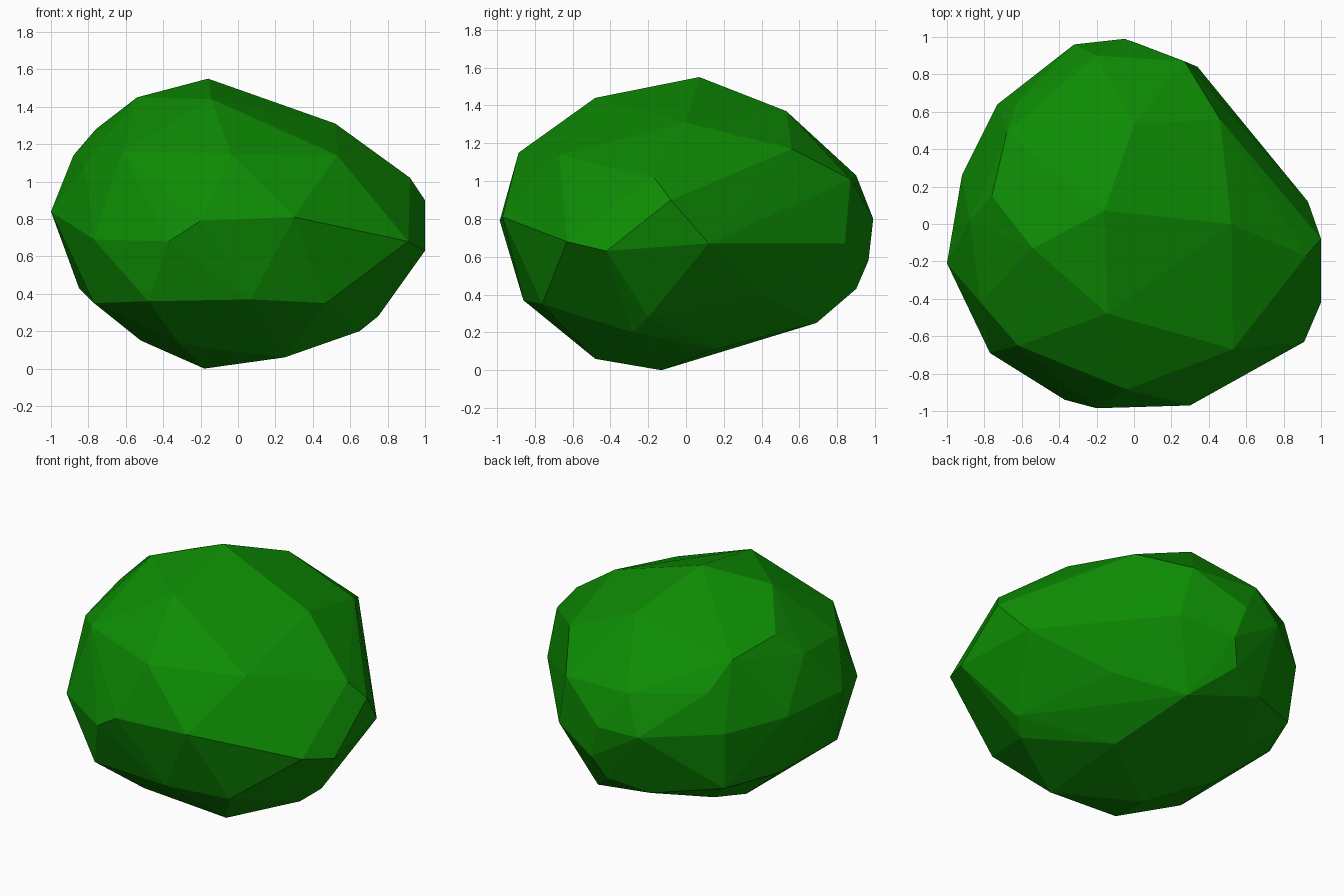
import bpy, bmesh
from math import radians

# Corner points of the faceted boulder
CORNERS = [
    # crown
    (-.16, .07, 1.55), (-.14, -.48, 1.44), (-.54, -.13, 1.45), (.52, 0, 1.31), (0, .53, 1.37),
    (-.76, .15, 1.28), (-.68, .49, 1.22), (-.82, -.42, 1.09), (-.62, -.65, 1.16), (-.88, .02, 1.14),
    (-.04, -.885, 1.15), (.53, -.67, 1.14), (.46, .56, 1.17), (-.62, .66, 1.05), (-.20, .90, 1.03),
    (.27, .87, 1.01), (.92, -.17, 1.02),
    # waist
    (-1, -.21, .84), (-.77, -.69, .69), (-.37, -.94, .68), (-.20, -.985, .79),
    (.30, -.97, .81), (.91, -.63, .68), (1, -.42, .63), (1, -.08, .90), (.93, .12, .67),
    (.34, .84, .67), (.02, .965, .58), (-.05, .99, .80), (-.32, .96, .79), (-.73, .64, .80), (-.92, .26, .82),
    # underside
    (-.77, -.48, .35), (-.48, -.81, .36), (.07, -.86, .37), (.47, -.76, .35), (.75, -.20, .28),
    (.65, -.28, .20), (.51, .41, .40), (.16, .69, .25), (-.05, .90, .43), (-.30, .80, .36),
    (-.70, .60, .42), (-.85, .25, .43), (-.52, .11, .15), (-.50, .42, .24), (-.31, -.54, .13),
    (.25, -.48, .06), (.27, .15, .11), (-.18, -.13, 0),
]

# Wrap the corners in a hull and merge nearly coplanar facets
bm = bmesh.new()
for p in CORNERS:
    bm.verts.new(p)
bmesh.ops.convex_hull(bm, input=bm.verts[:])
loose = [v for v in bm.verts if not v.link_faces]
bmesh.ops.delete(bm, geom=loose, context='VERTS')
bmesh.ops.dissolve_limit(bm, angle_limit=radians(1), verts=bm.verts[:], edges=bm.edges[:])
bmesh.ops.recalc_face_normals(bm, faces=bm.faces[:])

mesh = bpy.data.meshes.new("boulder")
bm.to_mesh(mesh)
bm.free()
boulder = bpy.data.objects.new("boulder", mesh)
bpy.context.collection.objects.link(boulder)

# Green surface
green = bpy.data.materials.new("green")
green.diffuse_color = (0.004, 0.26, 0.001, 1)
mesh.materials.append(green)
